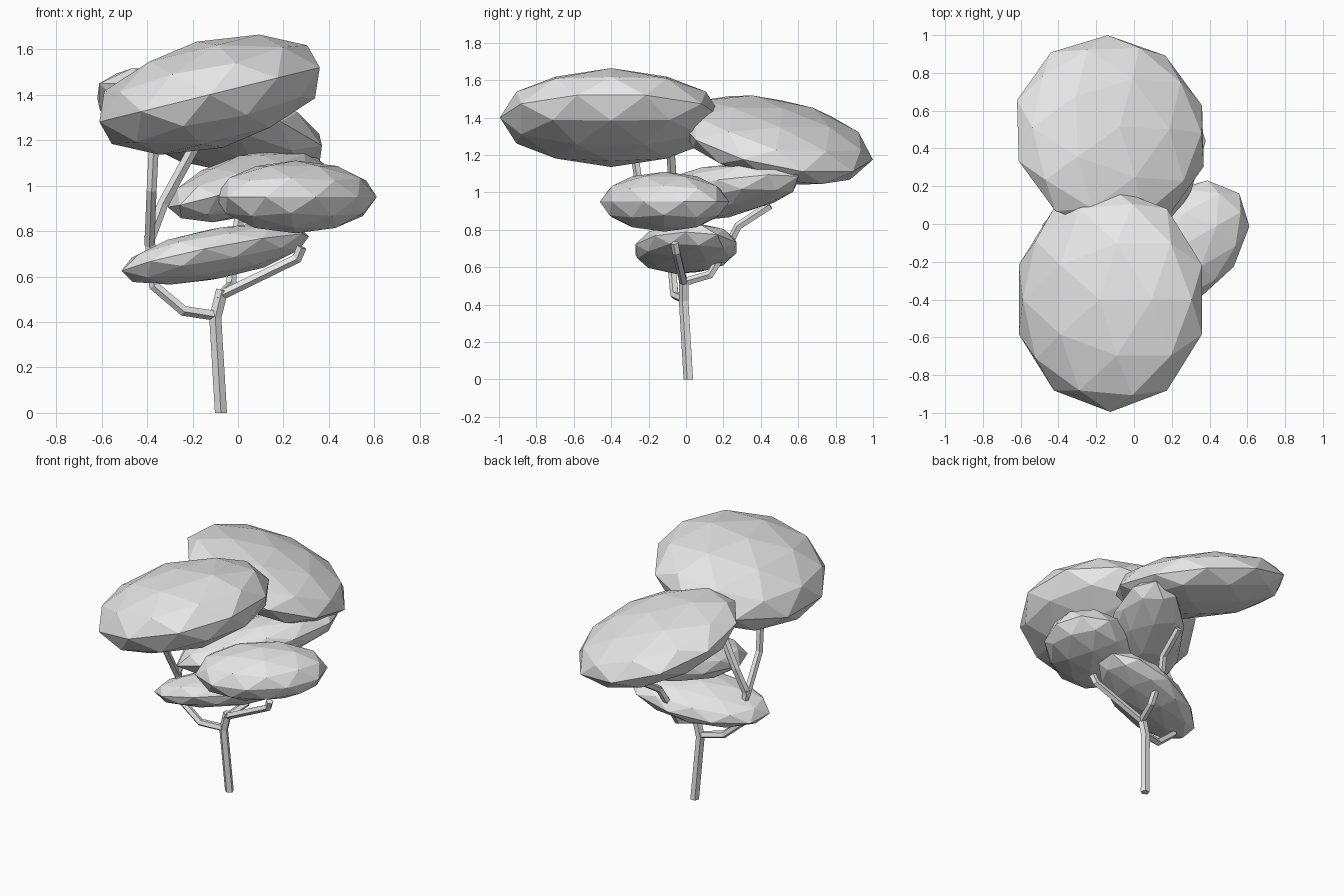
import bpy
import bmesh
from math import cos, sin, pi, radians
from mathutils import Matrix, Vector

cube = bpy.data.objects.get("Cube")
if cube:
    bpy.data.objects.remove(cube, do_unlink=True)

# Single plain colour
grey = bpy.data.materials.new("light_grey")
grey.use_nodes = True
colour = (0.8, 0.8, 0.8, 1)
grey.diffuse_color = colour
grey.node_tree.nodes["Principled BSDF"].inputs["Base Color"].default_value = colour


def add_object(name, bm):
    bmesh.ops.recalc_face_normals(bm, faces=bm.faces)
    mesh = bpy.data.meshes.new(name)
    bm.to_mesh(mesh)
    bm.free()
    mesh.materials.append(grey)
    obj = bpy.data.objects.new(name, mesh)
    bpy.context.collection.objects.link(obj)
    return obj


def foliage(name, centre, size, yaw=0, slope=(0, 0)):
    """Flattened faceted ball, turned about z, then leaned to a slope."""
    normal = Vector((-slope[0], -slope[1], 1))
    lean = Vector((0, 0, 1)).rotation_difference(normal).to_matrix().to_4x4()
    matrix = (Matrix.Translation(centre) @ lean
              @ Matrix.Rotation(radians(yaw), 4, 'Z')
              @ Matrix.Diagonal((*size, 1)))
    bm = bmesh.new()
    bmesh.ops.create_icosphere(bm, subdivisions=2, radius=1, matrix=matrix)
    add_object(name, bm)


def limb(name, points, radius=0.026, sides=5):
    """Faceted tube along a path, with capped ends."""
    pts = [Vector(p) for p in points]
    bm = bmesh.new()
    rings = []
    for i, p in enumerate(pts):
        ahead = (pts[min(i + 1, len(pts) - 1)] - p).normalized()
        behind = (p - pts[max(i - 1, 0)]).normalized()
        tangent = (ahead + behind).normalized()
        turn = Vector((0, 0, 1)).rotation_difference(tangent)
        ring = []
        for k in range(sides):
            a = 2 * pi * k / sides - pi / 2
            ring.append(bm.verts.new(p + turn @ Vector((cos(a), sin(a), 0)) * radius))
        rings.append(ring)
    for low, high in zip(rings, rings[1:]):
        for k in range(sides):
            n = (k + 1) % sides
            bm.faces.new((low[k], low[n], high[n], high[k]))
    bm.faces.new(rings[0])
    bm.faces.new(rings[-1])
    # Rest the trunk flat on the ground
    if pts[0].z == 0:
        for v in rings[0]:
            v.co.z = 0
    add_object(name, bm)


# Foliage pads
foliage("top_front_foliage", (-0.125, -0.40, 1.40), (0.525, 0.595, 0.24),
        slope=(0.247, 0))
foliage("top_back_foliage", (-0.125, 0.48, 1.28), (0.535, 0.53, 0.18),
        slope=(-0.285, -0.21))
foliage("side_foliage", (0.255, -0.115, 0.95), (0.28, 0.41, 0.16), yaw=-47.5)
foliage("middle_foliage", (0.035, 0.155, 1.0), (0.23, 0.54, 0.135), yaw=-34,
        slope=(0.25, 0.03))
foliage("low_foliage", (-0.1, 0, 0.70), (0.25, 0.45, 0.11), yaw=-69,
        slope=(0.23, -0.12))

# Trunk and limbs
limb("trunk", [(-0.075, 0.015, 0), (-0.1, -0.01, 0.42), (-0.07, -0.01, 0.54)], 0.028)
limb("left_branch", [(-0.1, -0.01, 0.43), (-0.24, -0.06, 0.45),
                     (-0.37, -0.07, 0.56), (-0.39, -0.09, 0.78)], 0.024)
limb("left_upper_branch", [(-0.39, -0.09, 0.74), (-0.38, -0.24, 0.98),
                           (-0.37, -0.27, 1.18)], 0.023)
limb("left_inner_branch", [(-0.39, -0.09, 0.76), (-0.33, -0.06, 0.92),
                           (-0.17, -0.08, 1.21)], 0.025)
limb("right_branch", [(-0.09, -0.01, 0.51), (0.26, -0.05, 0.68),
                      (0.28, -0.06, 0.73)], 0.023)
limb("back_branch", [(-0.07, -0.01, 0.52), (-0.03, 0.13, 0.56),
                     (-0.02, 0.24, 0.74), (0, 0.28, 0.82),
                     (0.02, 0.45, 0.93)], 0.023)
